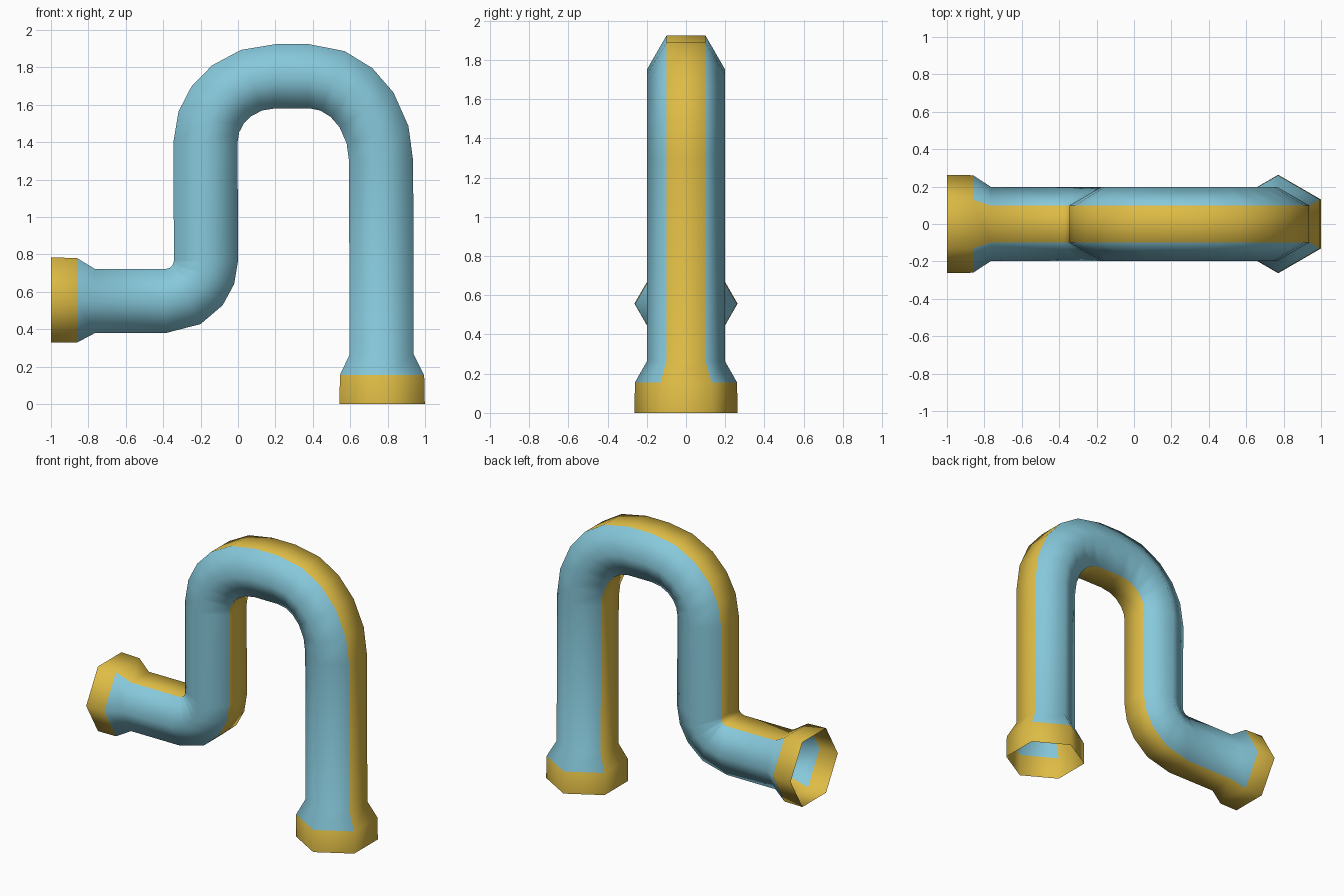
import bpy, bmesh, math
from mathutils import Vector

if "Cube" in bpy.data.objects:
    bpy.data.objects.remove(bpy.data.objects["Cube"])

def material(name, rgb):
    m = bpy.data.materials.new(name)
    m.diffuse_color = (*rgb, 1)
    m.use_nodes = True
    m.node_tree.nodes["Principled BSDF"].inputs["Base Color"].default_value = m.diffuse_color
    return m

blue = material("light_blue", (0.24, 0.58, 0.71))
gold = material("gold", (0.73, 0.50, 0.06))

R, FLARE = 0.198, 0.263          # hexagon radius of the tube and of its collars

# Path stations: (x, z, normal x, normal z, radius)
path = [(-1.0, 0.557, 0, 1, FLARE), (-0.86, 0.555, 0, 1, FLARE * 0.99),
        (-0.765, 0.551, 0, 1, R)]

# Lower elbow, turning from sideways to upward
for deg in (-90, -61, -38, -19, 0):
    c, s = math.cos(math.radians(deg)), math.sin(math.radians(deg))
    path.append((-0.388 + 0.217 * c, 0.768 + 0.217 * s, -c, -s, R))

# Upper arch, two elliptical quarters
def quarter(cx, cz, a, b, degrees):
    for deg in degrees:
        c, s = math.cos(math.radians(deg)), math.sin(math.radians(deg))
        n = Vector((c / a, s / b)).normalized()
        path.append((cx + a * c, cz + b * s, n.x, n.y, R))

quarter(0.20, 1.40, 0.374, 0.353, (180, 162, 146, 129, 110, 90))
quarter(0.38, 1.30, 0.385, 0.453, (90, 71, 54, 37, 18, 0))

# Lower outlet with flared collar
path += [(0.768, 0.265, 1, 0, R), (0.770, 0.155, 1, 0, FLARE * 0.99),
         (0.771, 0.0, 1, 0, FLARE)]

# Open hexagonal tube swept along the path
bm = bmesh.new()
rings = []
for x, z, nx, nz, r in path:
    ring = []
    for k in range(6):
        a = math.radians(60 * k)
        d = r * math.sin(a)
        ring.append(bm.verts.new((x + nx * d, r * math.cos(a), z + nz * d)))
    rings.append(ring)

last = len(rings) - 2
for i in range(last + 1):
    for k in range(6):
        j = (k + 1) % 6
        f = bm.faces.new((rings[i][k], rings[i][j], rings[i + 1][j], rings[i + 1][k]))
        f.smooth = True
        # collars are gold all round; the tube has gold inner and outer stripes
        f.material_index = 1 if i in (0, last) or k in (1, 4) else 0

mesh = bpy.data.meshes.new("bent_pipe")
bm.to_mesh(mesh)
bm.free()
mesh.materials.append(blue)
mesh.materials.append(gold)
bpy.context.collection.objects.link(bpy.data.objects.new("bent_pipe", mesh))
